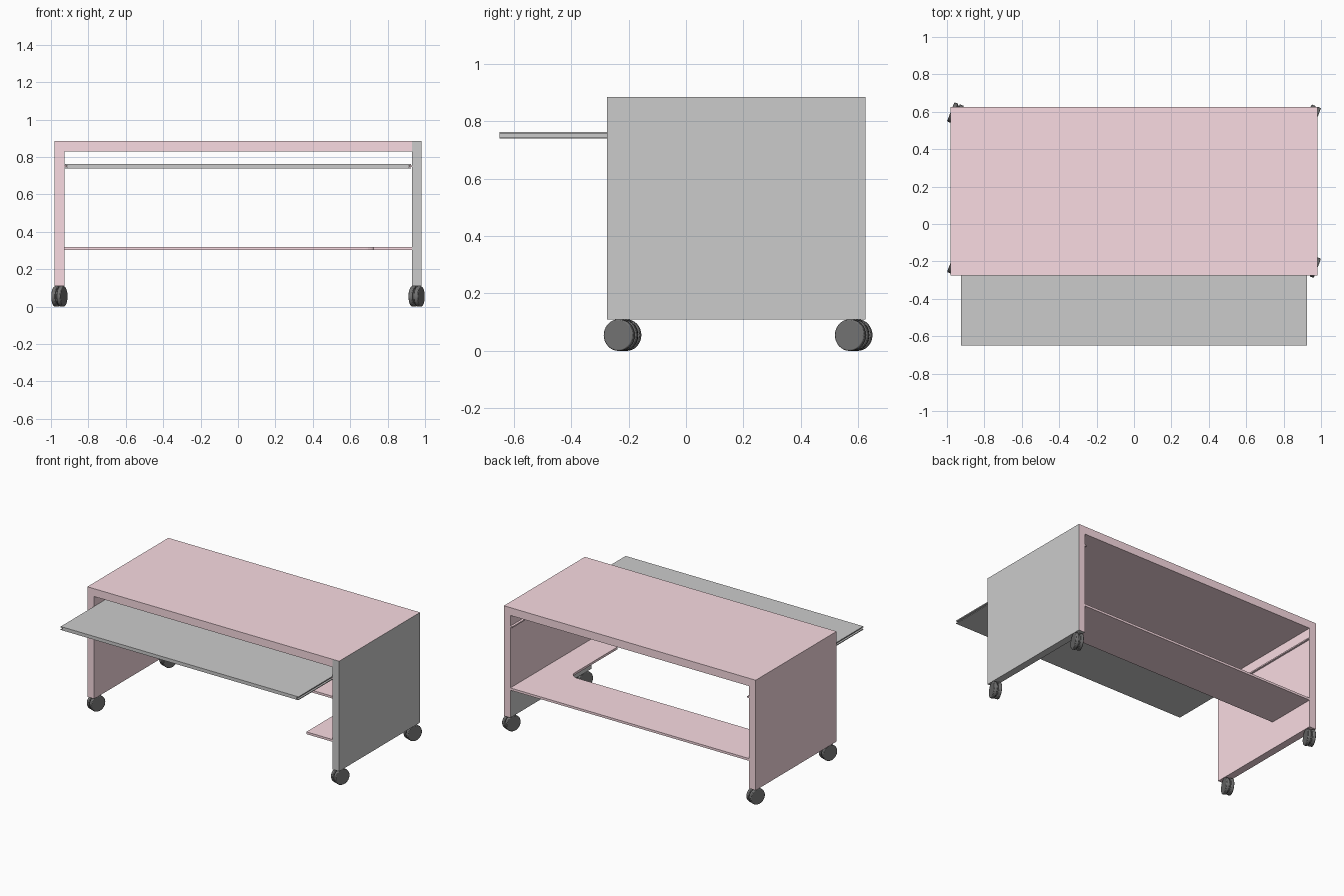
import bpy, bmesh, math
from mathutils import Matrix

if "Cube" in bpy.data.objects:
    bpy.data.objects.remove(bpy.data.objects["Cube"])

def material(name, rgb):
    m = bpy.data.materials.new(name)
    m.diffuse_color = (*rgb, 1)
    m.use_nodes = True
    m.node_tree.nodes["Principled BSDF"].inputs["Base Color"].default_value = m.diffuse_color
    return m

PINK = material("pink", (0.95, 0.71, 0.76))
BLACK = material("black", (0.17, 0.17, 0.17))
GREY = material("grey", (0.8, 0.8, 0.8))
Y0, Y1 = -0.275, 0.625

def finish(name, bm, *mats):
    bmesh.ops.recalc_face_normals(bm, faces=bm.faces)
    me = bpy.data.meshes.new(name)
    bm.to_mesh(me)
    bm.free()
    for m in mats:
        me.materials.append(m)
    ob = bpy.data.objects.new(name, me)
    bpy.context.collection.objects.link(ob)
    return ob

def extrude(points, vec):
    bm = bmesh.new()
    f = bm.faces.new([bm.verts.new(p) for p in points])
    r = bmesh.ops.extrude_face_region(bm, geom=[f])
    # keep the starting face as the closing cap
    bmesh.ops.translate(bm, vec=vec, verts=[v for v in r["geom"] if isinstance(v, bmesh.types.BMVert)])
    if not f.is_valid or len(bm.faces) < len(points) + 2:
        bmesh.ops.holes_fill(bm, edges=bm.edges)
    return bm

def along_y(profile, y0, y1):
    return extrude([(x, y0, z) for x, z in profile], (0, y1 - y0, 0))

def rect(x0, x1, z0, z1):
    return [(x0, z0), (x1, z0), (x1, z1), (x0, z1)]

# Top and left side in one L-shaped piece
finish("top_and_left_side", along_y(
    [(-0.98, 0.11), (-0.927, 0.11), (-0.927, 0.83), (0.93, 0.83), (0.93, 0.885), (-0.98, 0.885)],
    Y0, Y1), PINK)

# Right side: grey outside, front and below the shelf, pink elsewhere
bm = along_y([(0.93, 0.11), (0.98, 0.11), (0.98, 0.885), (0.93, 0.885), (0.93, 0.305)], Y0, Y1)
bmesh.ops.recalc_face_normals(bm, faces=bm.faces)
for f in bm.faces:
    n, c = f.normal, f.calc_center_median()
    if n.x > 0.9 or n.y < -0.9 or n.z < -0.9 or (n.x < -0.9 and c.z < 0.3):
        f.material_index = 1
finish("right_side", bm, PINK, GREY)

# L-shaped shelf with a rounded inner corner
xi, yi, r = 0.725, 0.26, 0.06
arc = [(xi - r + r * math.cos(t), yi - r + r * math.sin(t))
       for t in (i * math.pi / 12 for i in range(7))]
outline = [(-0.927, Y1), (-0.927, yi)] + arc[::-1] + [(xi, Y0), (0.93, Y0), (0.93, Y1)]
finish("shelf", extrude([(x, y, 0.304) for x, y in outline], (0, 0, 0.016)), PINK)

# Pull-out tray with grooved sides
half = [(0.925, 0.739), (0.925, 0.745), (0.912, 0.745), (0.912, 0.756), (0.925, 0.756), (0.925, 0.763)]
finish("pull_out_tray", along_y(half + [(-x, z) for x, z in half[::-1]], -0.65, -0.02))

# Runners on the inner sides
for side, name in ((-1, "left_runner"), (1, "right_runner")):
    x0, x1 = sorted((side * 0.914, side * 0.93))
    finish(name, along_y(rect(x0, x1, 0.746, 0.755), Y0, Y1), PINK)

# Swivelled twin-wheel casters
def caster(name, x, y):
    place = Matrix.Translation((x, y, 0.055)) @ Matrix.Rotation(math.radians(-21), 4, 'Z')
    turn = Matrix.Rotation(math.pi / 2, 4, 'Y')
    bm = bmesh.new()
    for dx, rad, depth in ((-0.0155, 0.055, 0.023), (0.0155, 0.055, 0.023), (0, 0.046, 0.012)):
        bmesh.ops.create_cone(bm, cap_ends=True, segments=32, radius1=rad, radius2=rad, depth=depth,
                              matrix=place @ Matrix.Translation((dx, 0, 0)) @ turn)
    # short stem into the side panel
    bmesh.ops.create_cone(bm, cap_ends=True, segments=16, radius1=0.005, radius2=0.005, depth=0.03,
                          matrix=place @ Matrix.Translation((0, 0, 0.05)))
    ob = finish(name, bm, BLACK)
    bev = ob.modifiers.new("rounded_rim", 'BEVEL')
    bev.width, bev.segments, bev.limit_method = 0.004, 2, 'ANGLE'
    bpy.ops.object.select_all(action='DESELECT')
    bpy.context.view_layer.objects.active = ob
    ob.select_set(True)
    bpy.ops.object.shade_smooth_by_angle(angle=math.radians(35))

for side, x, ys in (("left", -0.955, (-0.215, 0.59)), ("right", 0.955, (-0.227, 0.578))):
    for end, y in zip(("front", "back"), ys):
        caster(f"{end}_{side}_caster", x, y)
